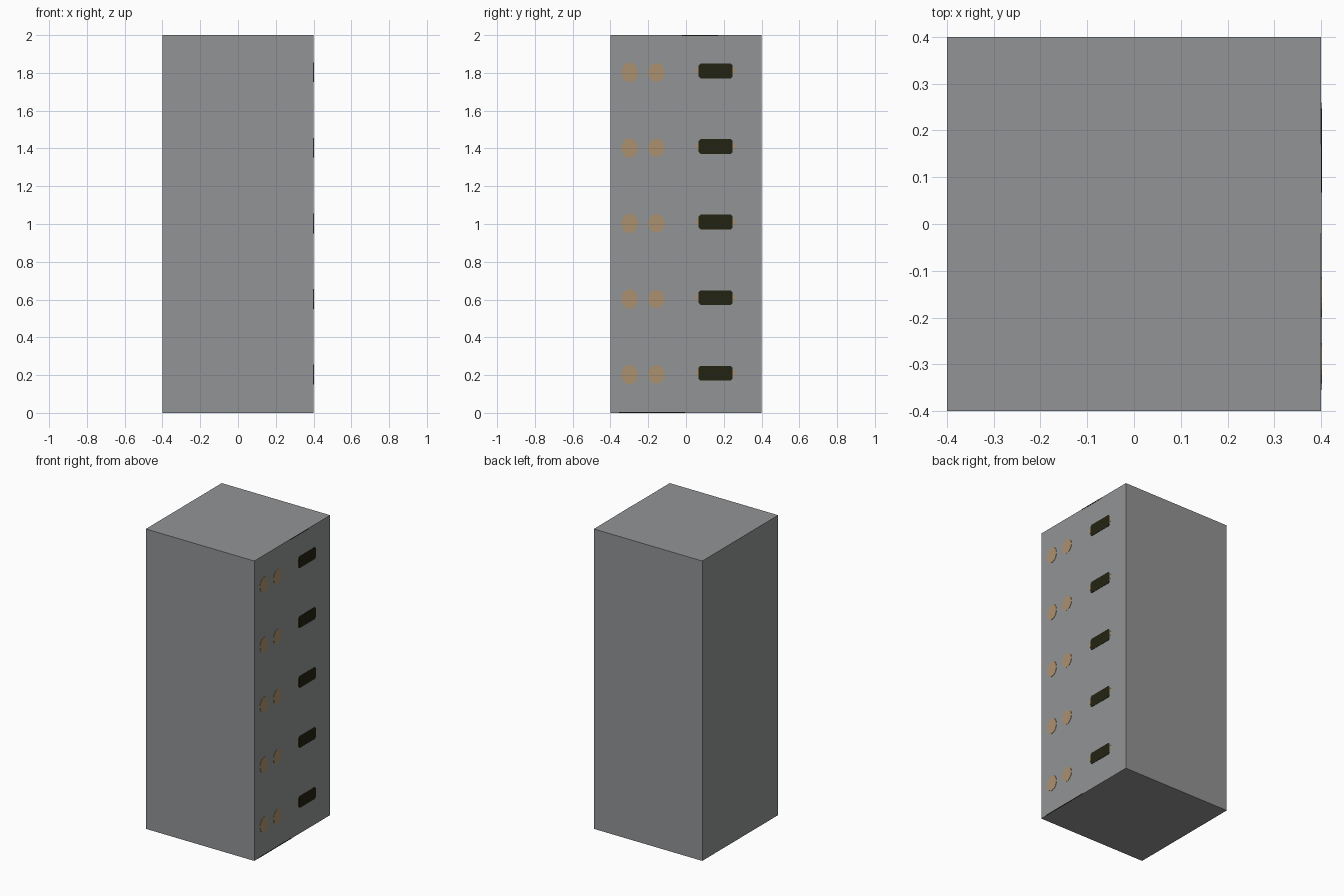
import bpy, bmesh, math

if "Cube" in bpy.data.objects:
    bpy.data.objects.remove(bpy.data.objects["Cube"])

def material(name, rgb):
    m = bpy.data.materials.new(name)
    m.diffuse_color = (*rgb, 1)
    m.use_nodes = True
    m.node_tree.nodes["Principled BSDF"].inputs["Base Color"].default_value = m.diffuse_color
    return m

GREY = material("concrete grey", (0.29, 0.295, 0.30))
DARK = material("dark olive", (0.017, 0.017, 0.006))
TAN = material("faded orange", (0.41, 0.285, 0.16))
SIDE = 0.4      # x of the painted side

def finish(bm, name, mat):
    bmesh.ops.recalc_face_normals(bm, faces=bm.faces)
    me = bpy.data.meshes.new(name)
    bm.to_mesh(me)
    bm.free()
    me.materials.append(mat)
    ob = bpy.data.objects.new(name, me)
    bpy.context.collection.objects.link(ob)

def plate(name, outline, mat, thick):
    """Thin plate on the +x side from a (y, z) outline."""
    bm = bmesh.new()
    face = bm.faces.new([bm.verts.new((SIDE, y, z)) for y, z in outline])
    ext = bmesh.ops.extrude_face_region(bm, geom=[face])["geom"]
    verts = [v for v in ext if isinstance(v, bmesh.types.BMVert)]
    bmesh.ops.translate(bm, vec=(thick, 0, 0), verts=verts)
    finish(bm, name, mat)

def ellipse(y, z, ry, rz, n=20):
    return [(y + ry * math.cos(2 * math.pi * i / n),
             z + rz * math.sin(2 * math.pi * i / n)) for i in range(n)]

def rounded(y, z, hy, hz, c):
    """Rectangle with clipped corners."""
    return [(y - hy + c, z - hz), (y + hy - c, z - hz), (y + hy, z - hz + c),
            (y + hy, z + hz - c), (y + hy - c, z + hz), (y - hy + c, z + hz),
            (y - hy, z + hz - c), (y - hy, z - hz + c)]

# Tower block
bm = bmesh.new()
bmesh.ops.create_cube(bm, size=1)
for v in bm.verts:
    v.co = (v.co.x * 0.8, v.co.y * 0.8, (v.co.z + 0.5) * 2)
finish(bm, "tower_block", GREY)

# Five rows of painted markings: two spots and a window with a faint rim
for i in range(5):
    z = 0.2 + 0.4 * i
    plate(f"spot_outer_{i}", ellipse(-0.298, z + 0.003, 0.043, 0.052), TAN, 0.002)
    plate(f"spot_inner_{i}", ellipse(-0.156, z + 0.003, 0.043, 0.049), TAN, 0.002)
    plate(f"window_rim_{i}", rounded(0.157, z + 0.012, 0.103, 0.015, 0.006), TAN, 0.001)
    plate(f"window_{i}", rounded(0.157, z + 0.01, 0.09, 0.039, 0.01), DARK, 0.002)

# Thin dark edge strips at the top and bottom
plate("top_strip", rounded(0.075, 1.9975, 0.095, 0.0025, 0.0005), DARK, 0.001)
plate("bottom_strip", rounded(-0.18, 0.0025, 0.175, 0.0025, 0.0005), DARK, 0.001)
